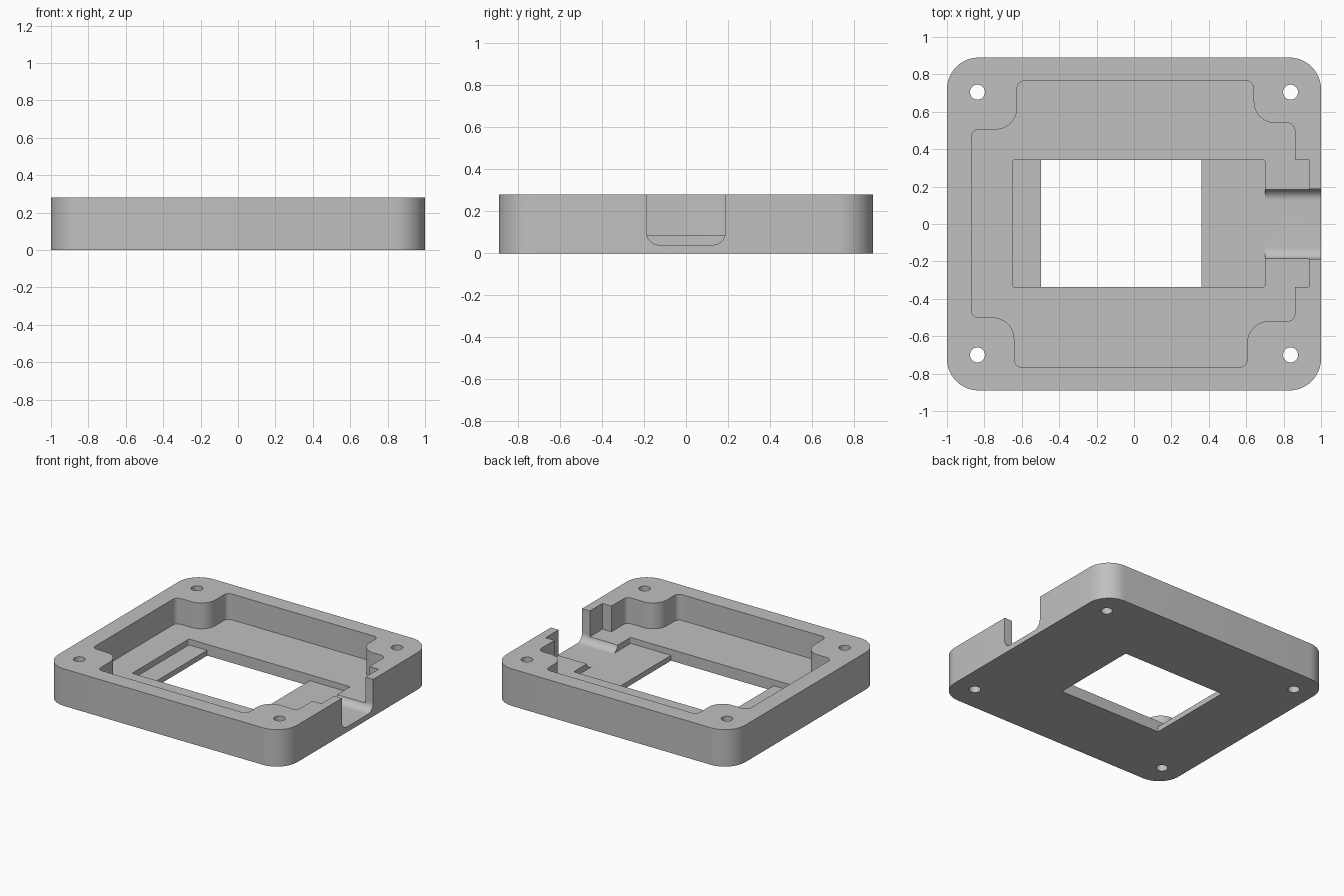
import bpy
import bmesh
import math
from mathutils import Vector

cube = bpy.data.objects.get("Cube")
if cube:
    bpy.data.objects.remove(cube, do_unlink=True)

grey = bpy.data.materials.new("plain grey")
grey.use_nodes = True
colour = (0.53, 0.53, 0.53, 1)
grey.diffuse_color = colour
grey.node_tree.nodes["Principled BSDF"].inputs["Base Color"].default_value = colour


def rounded(corners, steps=12):
    """Fillet each (x, y, radius) corner of a closed outline."""
    out = []
    for i, (x, y, r) in enumerate(corners):
        p = Vector((x, y))
        a = (Vector(corners[i - 1][:2]) - p).normalized()
        b = (Vector(corners[(i + 1) % len(corners)][:2]) - p).normalized()
        if r == 0:
            out.append(p)
            continue
        # Right-angled corners only: the centre lies along both edges
        for k in range(steps + 1):
            t = k / steps * math.pi / 2
            out.append(p + r * (a * (1 - math.sin(t)) + b * (1 - math.cos(t))))
    return out


def rect(x0, x1, y0, y1, r=0):
    return rounded([(x0, y0, r), (x1, y0, r), (x1, y1, r), (x0, y1, r)])


def prism(name, outline, low, high, along_x=False):
    """Extrude an outline up z, or along x with the outline in the yz plane."""
    bm = bmesh.new()
    place = (lambda p: (low, p.x, p.y)) if along_x else (lambda p: (p.x, p.y, low))
    face = bm.faces.new([bm.verts.new(place(p)) for p in outline])
    top = bmesh.ops.extrude_face_region(bm, geom=[face])["geom"]
    offset = Vector((high - low, 0, 0)) if along_x else Vector((0, 0, high - low))
    bmesh.ops.translate(bm, vec=offset,
                        verts=[v for v in top if isinstance(v, bmesh.types.BMVert)])
    bmesh.ops.recalc_face_normals(bm, faces=bm.faces)
    mesh = bpy.data.meshes.new(name)
    bm.to_mesh(mesh)
    bm.free()
    mesh.materials.append(grey)
    obj = bpy.data.objects.new(name, mesh)
    bpy.context.collection.objects.link(obj)
    return obj


HEIGHT, FLOOR, LEDGE, ABOVE = 0.28, 0.085, 0.04, 0.4

# Outer tray block
tray = prism("tray", rect(-1, 1, -0.89, 0.89, 0.17), 0, HEIGHT)

# Pocket outline, stepping in around a rounded screw boss at each corner
s, b = 0.04, 0.115
pocket = rounded([
    (-0.87, -0.5, s), (-0.64, -0.5, b), (-0.64, -0.765, s),
    (0.605, -0.765, s), (0.605, -0.52, b), (0.86, -0.52, s),
    (0.86, 0.54, s), (0.64, 0.54, b), (0.64, 0.765, s),
    (-0.625, 0.765, s), (-0.625, 0.505, b), (-0.87, 0.505, s)])

cutters = [
    prism("pocket_cutter", pocket, FLOOR, ABOVE),
    prism("side_bay_cutter", rect(0.8, 0.935, -0.337, 0.342), FLOOR, ABOVE),
    prism("recess_cutter", rect(-0.65, 0.70, -0.337, 0.342, 0.01), LEDGE, ABOVE),
    prism("window_cutter", rect(-0.497, 0.361, -0.337, 0.342), -0.1, ABOVE),
]

# Cable notch through the right wall, rounded along its bottom edges
notch = rounded([(-0.187, LEDGE, 0.06), (0.187, LEDGE, 0.06),
                 (0.187, ABOVE, 0), (-0.187, ABOVE, 0)])
cutters.append(prism("cable_notch_cutter", notch, 0.69, 1.1, along_x=True))

# Screw holes
for x in (-0.837, 0.837):
    for y in (-0.70, 0.705):
        cutters.append(prism("screw_hole_cutter",
                             rect(x - 0.04, x + 0.04, y - 0.04, y + 0.04, 0.0399),
                             -0.1, ABOVE))

bpy.ops.object.select_all(action="DESELECT")
bpy.context.view_layer.objects.active = tray
tray.select_set(True)
for cutter in cutters:
    mod = tray.modifiers.new("cut", "BOOLEAN")
    mod.operation = "DIFFERENCE"
    mod.solver = "EXACT"
    mod.object = cutter
    bpy.ops.object.modifier_apply(modifier=mod.name)
    bpy.data.objects.remove(cutter, do_unlink=True)

bpy.ops.object.shade_smooth_by_angle(angle=math.radians(30))
